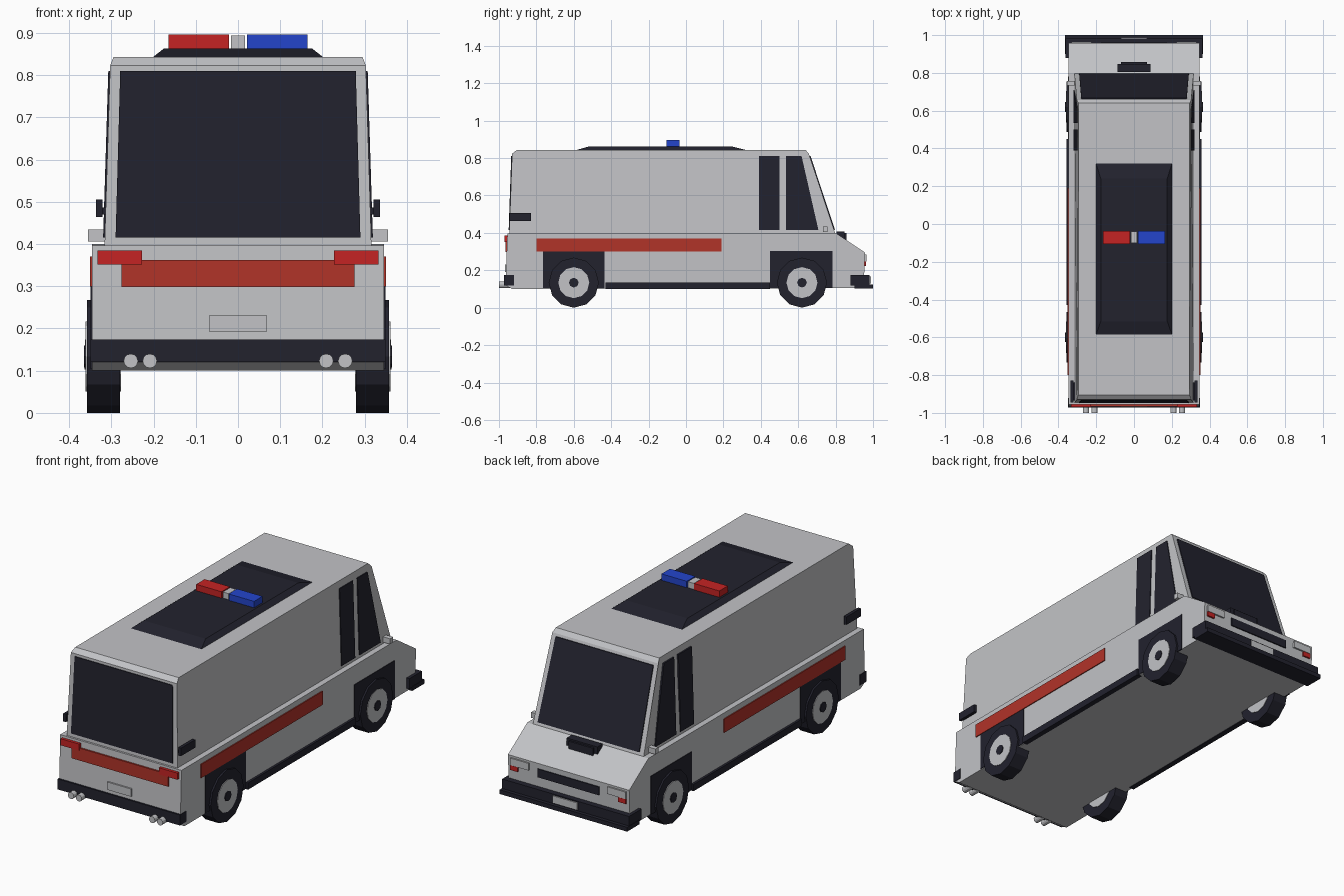
import bpy, bmesh, math
from mathutils import Matrix

if "Cube" in bpy.data.objects:
    bpy.data.objects.remove(bpy.data.objects["Cube"])


def material(name, rgb):
    m = bpy.data.materials.new(name)
    m.diffuse_color = (*rgb, 1)
    m.use_nodes = True
    m.node_tree.nodes["Principled BSDF"].inputs["Base Color"].default_value = m.diffuse_color
    return m


GREY = material("light_grey", (0.54, 0.545, 0.565))
DARK = material("dark_trim", (0.016, 0.016, 0.027))
RED = material("lamp_red", (0.56, 0.017, 0.017))
STRIPE = material("stripe_red", (0.44, 0.033, 0.022))
BLUE = material("lamp_blue", (0.017, 0.06, 0.60))


def finish(name, bm, mat):
    bmesh.ops.recalc_face_normals(bm, faces=bm.faces)
    me = bpy.data.meshes.new(name)
    bm.to_mesh(me)
    bm.free()
    me.materials.append(mat)
    ob = bpy.data.objects.new(name, me)
    bpy.context.collection.objects.link(ob)
    return ob


def loft(name, a, b, mat):
    """Solid between two matching outlines."""
    bm = bmesh.new()
    va = [bm.verts.new(p) for p in a]
    vb = [bm.verts.new(p) for p in b]
    bm.faces.new(va)
    bm.faces.new(vb[::-1])
    n = len(a)
    for i in range(n):
        j = (i + 1) % n
        bm.faces.new((va[i], vb[i], vb[j], va[j]))
    return finish(name, bm, mat)


def box(name, x, y, z, mat):
    ring = lambda h: [(x[0], y[0], h), (x[1], y[0], h), (x[1], y[1], h), (x[0], y[1], h)]
    return loft(name, ring(z[0]), ring(z[1]), mat)


def pair(name, x, y, z, mat):
    for s, side in ((1, "right"), (-1, "left")):
        box(f"{name}_{side}", sorted((s * x[0], s * x[1])), y, z, mat)


def cylinder(name, r, depth, centre, axis, sides, mat):
    bm = bmesh.new()
    rot = Matrix.Rotation(math.pi / 2, 4, 'Y' if axis == 'X' else 'X')
    bmesh.ops.create_cone(bm, cap_ends=True, segments=sides, radius1=r, radius2=r,
                          depth=depth, matrix=Matrix.Translation(centre) @ rot)
    return finish(name, bm, mat)


def half_width(z):
    """Half width of the tapering upper body."""
    return 0.316 - 0.031 * (z - 0.40) if z < 0.83 else 0.295


# Lower body with sloping bonnet
lower = [(-0.93, 0.10), (-0.965, 0.12), (-0.955, 0.397), (0.80, 0.40), (0.957, 0.295), (0.95, 0.105)]
loft("lower_body", [(-0.346, y, z) for y, z in lower], [(0.346, y, z) for y, z in lower], GREY)

# Upper body, tapering inwards, with chamfered roof edge
upper = [(-0.945, 0.39), (-0.93, 0.823), (-0.905, 0.843), (0.64, 0.843), (0.657, 0.823), (0.80, 0.39)]
loft("upper_body", [(-half_width(z), y, z) for y, z in upper],
     [(half_width(z), y, z) for y, z in upper], GREY)

# Side windows
windows = {"door_window": [(0.39, 0.415), (0.50, 0.415), (0.50, 0.81), (0.39, 0.81)],
           "quarter_window": [(0.535, 0.415), (0.708, 0.415), (0.618, 0.81), (0.535, 0.81)]}
for name, pts in windows.items():
    for s in (1, -1):
        loft(name, [(s * (half_width(z) - 0.004), y, z) for y, z in pts],
             [(s * (half_width(z) + 0.004), y, z) for y, z in pts], DARK)


# Windscreen and rear window
def end_glass(name, y_at, d):
    pts = [(-0.29, 0.415), (0.29, 0.415), (0.279, 0.81), (-0.279, 0.81)]
    loft(name, [(x, y_at(z) - d, z) for x, z in pts], [(x, y_at(z) + d, z) for x, z in pts], DARK)


end_glass("windscreen", lambda z: 0.80 - 0.3303 * (z - 0.39), 0.005)
end_glass("rear_window", lambda z: -0.945 + 0.0346 * (z - 0.39), 0.004)

# Roof panel (shallow frustum) and light bar
ring = lambda x, y0, y1, z: [(-x, y0, z), (x, y0, z), (x, y1, z), (-x, y1, z)]
loft("roof_panel", ring(0.205, -0.597, 0.333, 0.84), ring(0.176, -0.515, 0.24, 0.863), DARK)
box("light_bar_red", (-0.165, -0.021), (-0.105, -0.036), (0.86, 0.896), RED)
box("light_bar_blue", (0.021, 0.165), (-0.105, -0.036), (0.86, 0.896), BLUE)
box("light_bar_centre", (-0.017, 0.017), (-0.10, -0.04), (0.86, 0.894), GREY)

# Side stripes, sills, door handles and mirrors
pair("side_stripe", (0.343, 0.351), (-0.80, 0.19), (0.30, 0.37), STRIPE)
pair("sill", (0.33, 0.358), (-0.43, 0.45), (0.10, 0.135), DARK)
pair("rear_handle", (0.321, 0.336), (-0.945, -0.828), (0.464, 0.505), DARK)
pair("rear_handle_mount", (0.30, 0.325), (-0.935, -0.84), (0.47, 0.487), DARK)
pair("mirror", (0.305, 0.355), (0.732, 0.757), (0.406, 0.434), GREY)

# Wheels and dark wheel arches
for wy, lo, hi in ((-0.60, -0.765, -0.435), (0.62, 0.45, 0.782)):
    pair("wheel_arch", (0.342, 0.349), (lo, hi), (0.104, 0.302), DARK)
    for s in (1, -1):
        cylinder("tyre", 0.134, 0.078, (s * 0.319, wy, 0.134), 'X', 12, DARK)
        cylinder("rim", 0.083, 0.084, (s * 0.319, wy, 0.134), 'X', 12, GREY)
        cylinder("hub_cap", 0.026, 0.02, (s * 0.355, wy, 0.134), 'X', 8, DARK)

# Rear: bumper, panel, lamps, plate and exhausts
box("rear_bumper", (-0.349, 0.349), (-0.972, -0.92), (0.12, 0.174), DARK)
box("rear_panel", (-0.276, 0.276), (-0.965, -0.956), (0.298, 0.362), STRIPE)
pair("tail_lamp", (0.228, 0.333), (-0.97, -0.95), (0.351, 0.385), RED)
box("rear_plate", (-0.068, 0.068), (-0.969, -0.96), (0.192, 0.232), GREY)
for x in (-0.254, -0.209, 0.209, 0.254):
    cylinder("exhaust", 0.017, 0.10, (x, -0.95, 0.123), 'Y', 12, GREY)

# Front: bumper with lip, plate, grille, lamps and bonnet vent
box("front_bumper", (-0.362, 0.362), (0.88, 0.982), (0.12, 0.174), DARK)
box("front_bumper_lip", (-0.364, 0.364), (0.90, 1.0), (0.103, 0.125), DARK)
box("front_plate", (-0.07, 0.07), (0.98, 0.988), (0.13, 0.168), GREY)
box("grille", (-0.175, 0.175), (0.95, 0.961), (0.225, 0.268), DARK)
pair("headlamp", (0.225, 0.33), (0.945, 0.964), (0.247, 0.284), GREY)
pair("indicator", (0.287, 0.33), (0.945, 0.963), (0.222, 0.246), RED)
box("bonnet_vent", (-0.088, 0.088), (0.805, 0.848), (0.37, 0.408), DARK)
box("bonnet_vent_lip", (-0.07, 0.07), (0.84, 0.858), (0.36, 0.40), DARK)
